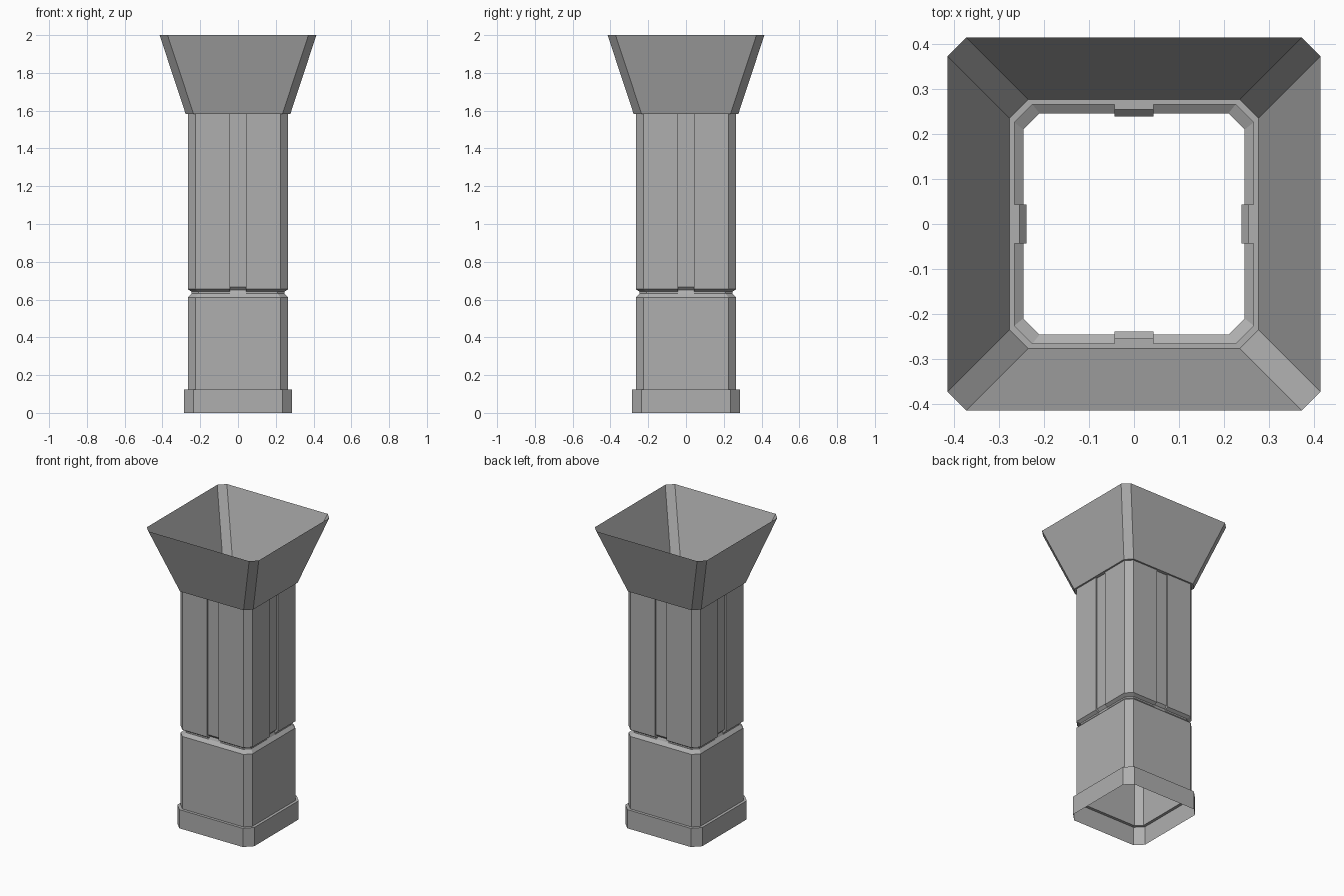
import bpy, bmesh, math
from mathutils import Matrix

if "Cube" in bpy.data.objects:
    bpy.data.objects.remove(bpy.data.objects["Cube"])

GROOVE = 0.043  # half width of the centre channel on each face

# Section levels: (z, half width, corner cut, channel z, channel half width)
LEVELS = [
    (0.0, 0.285, 0.05, None, None),        # plinth
    (0.125, 0.285, 0.05, None, None),
    (0.125, 0.266, 0.04, None, None),      # lower shaft
    (0.61, 0.266, 0.04, None, None),
    (0.632, 0.246, 0.036, None, None),     # neck
    (0.642, 0.246, 0.036, 0.650, 0.239),
    (0.655, 0.266, 0.04, 0.667, 0.255),    # fluted upper shaft
    (1.582, 0.266, 0.04, 1.582, 0.255),
    (1.582, 0.277, 0.042, None, None),     # flared capital
    (2.0, 0.415, 0.042, None, None),
]


def ring(bm, z, h, cut, cz, ch):
    """One closed section: the front side repeated four times round z."""
    cz, ch = (z, h) if cz is None else (cz, ch)
    side = [(-h + cut, -h, z), (-GROOVE, -h, z), (-GROOVE, -ch, cz),
            (GROOVE, -ch, cz), (GROOVE, -h, z), (h - cut, -h, z)]
    verts = []
    for k in range(4):
        turn = Matrix.Rotation(k * math.pi / 2, 3, 'Z')
        for p in side:
            v = bm.verts.new(p)
            v.co = turn @ v.co
            verts.append(v)
    return verts


# Open shell bridging consecutive sections
bm = bmesh.new()
rings = [ring(bm, *lv) for lv in LEVELS]
for a, b in zip(rings, rings[1:]):
    n = len(a)
    for i in range(n):
        j = (i + 1) % n
        bm.faces.new((a[i], a[j], b[j], b[i]))

# Weld collapsed channel points and merge flat neighbours
bmesh.ops.remove_doubles(bm, verts=bm.verts, dist=0.0005)
bmesh.ops.dissolve_limit(bm, angle_limit=math.radians(0.5),
                         verts=bm.verts, edges=bm.edges)

mesh = bpy.data.meshes.new("column_shell")
bm.to_mesh(mesh)
bm.free()
column = bpy.data.objects.new("column_shell", mesh)
bpy.context.collection.objects.link(column)

# Dark grey surface
grey = bpy.data.materials.new("dark_grey")
grey.diffuse_color = (0.43, 0.43, 0.43, 1.0)
grey.use_nodes = True
grey.node_tree.nodes["Principled BSDF"].inputs["Base Color"].default_value = grey.diffuse_color
mesh.materials.append(grey)
